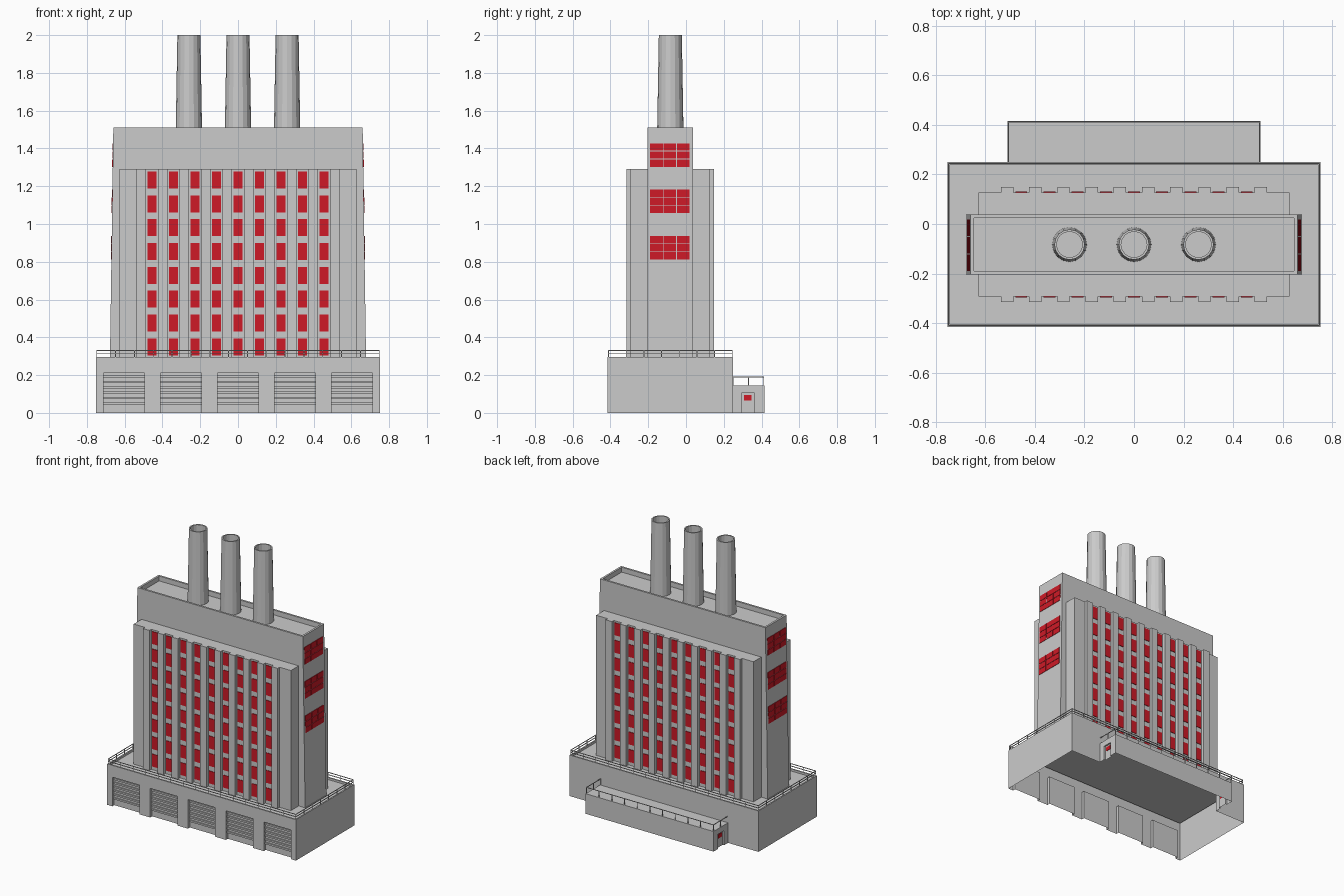
import bpy, bmesh, math
from mathutils import Vector

if "Cube" in bpy.data.objects:
    bpy.data.objects.remove(bpy.data.objects["Cube"])

red = bpy.data.materials.new("red_glass")
red.diffuse_color = (0.62, 0.01, 0.02, 1)
red.use_nodes = True
red.node_tree.nodes["Principled BSDF"].inputs["Base Color"].default_value = red.diffuse_color


def finish(name, bm, mat=None):
    me = bpy.data.meshes.new(name)
    bm.to_mesh(me)
    bm.free()
    ob = bpy.data.objects.new(name, me)
    bpy.context.collection.objects.link(ob)
    if mat:
        me.materials.append(mat)
    return ob


def rect(bm, axis, pos, a0, a1, b0, b1, sign):
    """Axis-aligned rectangle facing along sign * axis."""
    pts = []
    for a, b in ((a0, b0), (a1, b0), (a1, b1), (a0, b1)):
        p = [a, b]
        p.insert(axis, pos)
        pts.append(bm.verts.new(p))
    f = bm.faces.new(pts)
    f.normal_update()
    if f.normal[axis] * sign < 0:
        f.normal_flip()


def box(bm, x0, x1, y0, y1, z0, z1):
    for axis, lo, hi, r in ((0, x0, x1, (y0, y1, z0, z1)),
                            (1, y0, y1, (x0, x1, z0, z1)),
                            (2, z0, z1, (x0, x1, y0, y1))):
        rect(bm, axis, lo, *r, -1)
        rect(bm, axis, hi, *r, 1)


def parapet(bm, x, y0, y1, top, floor, t):
    """Flat rim around a sunken roof."""
    for s in (-1, 1):
        rect(bm, 2, top, s * x, s * (x - t), y0, y1, 1)
        rect(bm, 0, s * (x - t), y0 + t, y1 - t, floor, top, -s)
    xi = x - t
    rect(bm, 2, top, -xi, xi, y0, y0 + t, 1)
    rect(bm, 2, top, -xi, xi, y1 - t, y1, 1)
    rect(bm, 1, y0 + t, -xi, xi, floor, top, 1)
    rect(bm, 1, y1 - t, -xi, xi, floor, top, -1)
    rect(bm, 2, floor, -xi, xi, y0 + t, y1 - t, 1)


CY = -0.083                      # centre line of the tower
BX, BY0, BY1, BZ = 0.753, -0.415, 0.25, 0.295
AX, AY, AZ = 0.51, 0.415, 0.145  # rear annex

# Base hall: open underneath, recessed doors in front, open to the annex behind
bm = bmesh.new()
parapet(bm, BX, BY0, BY1, BZ, 0.28, 0.01)
for s in (-1, 1):
    rect(bm, 0, s * BX, BY0, BY1, 0, BZ, s)
    rect(bm, 1, BY1, s * AX, s * BX, 0, BZ, 1)
rect(bm, 1, BY1, -AX, AX, AZ, BZ, 1)
DH, DW, DY = 0.21, 0.108, BY0 + 0.022
doors = [-0.604, -0.302, 0, 0.302, 0.604]
rect(bm, 1, BY0, -BX, BX, DH, BZ, -1)
edges = [-BX] + [e for c in doors for e in (c - DW, c + DW)] + [BX]
for i in range(0, len(edges), 2):
    rect(bm, 1, BY0, edges[i], edges[i + 1], 0, DH, -1)
for c in doors:
    rect(bm, 0, c - DW, BY0, DY, 0, DH, 1)
    rect(bm, 0, c + DW, BY0, DY, 0, DH, -1)
    rect(bm, 2, DH, c - DW, c + DW, BY0, DY, -1)
    rect(bm, 1, DY, c - DW, c + DW, 0, DH, -1)
finish("base_hall", bm)

# Shutter slats
bm = bmesh.new()
for c in doors:
    for k in range(6):
        z = 0.045 + k * 0.028
        box(bm, c - DW, c + DW, DY - 0.008, DY, z, z + 0.012)
finish("shutter_slats", bm)

# Rear annex with a recessed door at each end
bm = bmesh.new()
glass = bmesh.new()
rect(bm, 2, AZ, -AX, AX, BY1, AY, 1)
rect(bm, 1, AY, -AX, AX, 0, AZ, 1)
d0, d1, dz, dep = 0.295, 0.362, 0.105, 0.012
for s in (-1, 1):
    x, xi = s * AX, s * (AX - dep)
    rect(bm, 0, x, BY1, d0, 0, AZ, s)
    rect(bm, 0, x, d1, AY, 0, AZ, s)
    rect(bm, 0, x, d0, d1, dz, AZ, s)
    rect(bm, 0, xi, d0, d1, 0, dz, s)
    rect(bm, 1, d0, x, xi, 0, dz, 1)
    rect(bm, 1, d1, x, xi, 0, dz, -1)
    rect(bm, 2, dz, x, xi, d0, d1, -1)
    box(glass, *sorted((xi, xi + s * 0.003)), 0.307, 0.347, 0.065, 0.094)
finish("rear_annex", bm)
finish("annex_door_windows", glass, red)

# Ribbed tower block: one outline, mirrored front to back, extruded up
T0, T1, HALF, RIB = 0.28, 1.29, 0.21, 0.022
PITCH = 0.1137
side = [(-0.627, HALF)]
for i in range(10):
    c = (i - 4.5) * PITCH
    side += [(c - 0.025, HALF), (c - 0.025, HALF + RIB),
             (c + 0.025, HALF + RIB), (c + 0.025, HALF)]
side.append((0.627, HALF))
outline = [(x, CY - y) for x, y in side] + [(x, CY + y) for x, y in reversed(side)]
bm = bmesh.new()
face = bm.faces.new([bm.verts.new((x, y, T0)) for x, y in outline])
ext = bmesh.ops.extrude_face_region(bm, geom=[face])
bmesh.ops.translate(bm, vec=(0, 0, T1 - T0),
                    verts=[v for v in ext["geom"] if isinstance(v, bmesh.types.BMVert)])
bmesh.ops.recalc_face_normals(bm, faces=bm.faces[:])
finish("ribbed_tower", bm)

# Tower windows, 9 columns by 8 rows on front and back
bm = bmesh.new()
for col in range(9):
    x = (col - 4) * PITCH
    for row in range(8):
        z = 1.233 - row * 0.1262
        for s in (-1, 1):
            y = CY + s * HALF
            box(bm, x - 0.024, x + 0.024, y - 0.004, y + 0.004, z - 0.045, z + 0.045)
finish("tower_windows", bm, red)

# Central core, ends leaning in slightly, with a sunken roof
CX0, CX1, CH, CT = 0.678, 0.66, 0.121, 1.51
bm = bmesh.new()
parapet(bm, CX1, CY - CH, CY + CH, CT, CT - 0.035, 0.014)
for s in (-1, 1):
    rect(bm, 0, s * CX1, CY - CH, CY + CH, T0, CT, s)
    rect(bm, 1, CY + s * CH, -CX1, CX1, T0, CT, s)
for v in bm.verts:
    if v.co.z < T0 + 0.01:
        v.co.x *= CX0 / CX1
finish("central_core", bm)

# Gridded windows on the core ends
bm = bmesh.new()
for z0 in (0.812, 1.058, 1.303):
    for r in range(3):
        z = z0 + r * 0.0425
        x = CX0 + (CX1 - CX0) * (z + 0.02 - T0) / (CT - T0)
        for c in range(3):
            y = -0.19 + c * 0.071
            for s in (-1, 1):
                box(bm, *sorted((s * (x - 0.004), s * (x + 0.003))),
                    y, y + 0.067, z, z + 0.039)
finish("end_windows", bm, red)

# Hollow tapering chimneys
N = 16
for k, cx in enumerate((-0.26, 0, 0.26)):
    bm = bmesh.new()
    rings = []
    for r, z in ((0.07, 1.475), (0.061, 2.0), (0.052, 2.0), (0.058, 1.48)):
        rings.append([bm.verts.new((cx + r * math.cos(2 * math.pi * i / N),
                                    CY + r * math.sin(2 * math.pi * i / N), z))
                      for i in range(N)])
    for a, b in zip(rings, rings[1:]):
        for i in range(N):
            j = (i + 1) % N
            bm.faces.new((a[i], a[j], b[j], b[i]))
    bm.faces.new(rings[-1])
    finish(f"chimney_{k + 1}", bm)


# Railings: posts and rails along a path
def railing(name, path, z0, heights, step, w=0.002):
    bm = bmesh.new()
    for p, q in zip(path, path[1:]):
        p, q = Vector(p), Vector(q)
        for h in heights:
            box(bm, min(p.x, q.x) - w, max(p.x, q.x) + w,
                min(p.y, q.y) - w, max(p.y, q.y) + w, z0 + h - w, z0 + h + w)
        n = max(1, round((q - p).length / step))
        for i in range(n + 1):
            c = p.lerp(q, i / n)
            box(bm, c.x - w, c.x + w, c.y - w, c.y + w, z0, z0 + heights[-1])
    finish(name, bm)


rx, f, b = BX - 0.005, BY0 + 0.005, BY1 - 0.005
railing("base_railing", [(-rx, f), (rx, f), (rx, b), (-rx, b), (-rx, f)],
        BZ, (0.018, 0.035), 0.1)
ax, ay = AX - 0.004, AY - 0.004
railing("annex_railing", [(-ax, BY1), (-ax, ay), (ax, ay), (ax, BY1)],
        AZ, (0.045,), 0.1)
